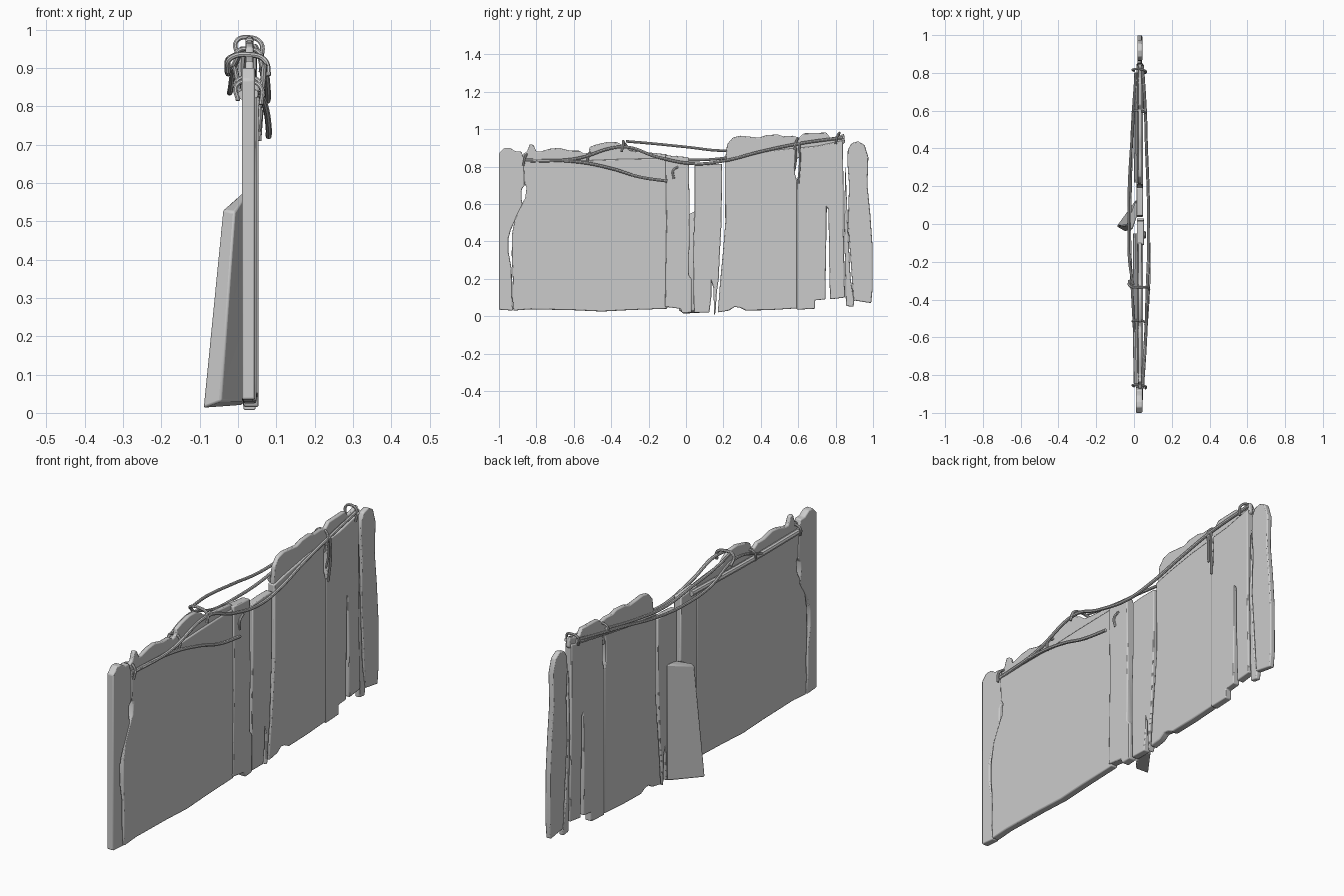
import bpy, bmesh


def finish(ob):
    bpy.ops.object.select_all(action='DESELECT')
    ob.select_set(True)
    bpy.context.view_layer.objects.active = ob
    bpy.ops.object.shade_smooth_by_angle(angle=0.7)


def loft(name, back, front, bevel=0.005):
    """Closed solid between two matching rings of points."""
    bm = bmesh.new()
    a = [bm.verts.new(p) for p in back]
    b = [bm.verts.new(p) for p in front]
    n = len(a)
    bm.faces.new(a[::-1])
    bm.faces.new(b)
    for i in range(n):
        j = (i + 1) % n
        bm.faces.new((a[i], a[j], b[j], b[i]))
    bmesh.ops.recalc_face_normals(bm, faces=bm.faces)
    me = bpy.data.meshes.new(name)
    bm.to_mesh(me)
    bm.free()
    ob = bpy.data.objects.new(name, me)
    bpy.context.collection.objects.link(ob)
    m = ob.modifiers.new("worn_edges", 'BEVEL')
    m.width, m.segments = bevel, 2
    finish(ob)
    return ob


def board(name, x0, x1, outline, bevel=0.005):
    """Plank: (y, z) outline extruded through its thickness."""
    return loft(name, [(x0, y, z) for y, z in outline],
                [(x1, y, z) for y, z in outline], bevel)


def rope(name, pts, r=0.008):
    cu = bpy.data.curves.new(name, 'CURVE')
    cu.dimensions = '3D'
    cu.bevel_depth, cu.bevel_resolution = r, 2
    cu.use_fill_caps = True
    cu.resolution_u = 8
    s = cu.splines.new('BEZIER')
    s.bezier_points.add(len(pts) - 1)
    for bp, p in zip(s.bezier_points, pts):
        bp.co = p
        bp.handle_left_type = bp.handle_right_type = 'AUTO'
    ob = bpy.data.objects.new(name, cu)
    bpy.context.collection.objects.link(ob)
    bpy.ops.object.select_all(action='DESELECT')
    ob.select_set(True)
    bpy.context.view_layer.objects.active = ob
    bpy.ops.object.convert(target='MESH')
    finish(bpy.context.view_layer.objects.active)


# Left end planks, with worn holes between them
board("left_end_plank", 0.010, 0.044, [
    (-1, .035), (-.925, .03), (-.93, .12), (-.932, .25), (-.948, .34), (-.948, .42),
    (-.937, .46), (-.92, .5), (-.87, .58), (-.88, .63), (-.878, .68), (-.862, .70),
    (-.865, .84), (-.88, .88), (-.91, .88), (-.94, .90), (-.97, .90), (-1, .87)])
board("left_wide_panel", 0.013, 0.048, [
    (-.923, .03), (-.83, .037), (-.6, .032), (-.45, .025), (-.3, .033), (-.1, .04),
    (-.1, .845), (-.35, .84), (-.6, .83), (-.87, .83), (-.865, .71), (-.852, .69),
    (-.86, .63), (-.872, .61), (-.915, .52), (-.93, .44), (-.932, .33), (-.926, .2),
    (-.928, .1)])

# Thin broken tops behind the rope line
board("left_broken_top", 0.020, 0.040, [
    (-.87, .8), (-.1, .8), (-.1, .865), (-.17, .873), (-.25, .88), (-.3, .885), (-.33, .91),
    (-.37, .93), (-.42, .932), (-.48, .918), (-.515, .905), (-.52, .875), (-.545, .868),
    (-.57, .885), (-.62, .885), (-.68, .90), (-.73, .895), (-.78, .88), (-.8, .88),
    (-.815, .915), (-.835, .92), (-.85, .88), (-.87, .87)])

# Middle planks either side of the open slot
board("overlap_plank", 0.015, 0.054, [
    (-.112, .05), (-.03, .04), (-.02, .015), (.03, .02), (.03, .2), (.015, .22),
    (.02, .5), (.015, .85), (-.04, .855), (-.11, .86), (-.105, .5)])
board("slotted_plank", 0.013, 0.047, [
    (.042, .02), (.125, .02), (.135, .1), (.137, .18), (.147, .15), (.15, .005),
    (.158, .02), (.165, .13), (.175, .2), (.18, .32), (.19, .5), (.193, .815),
    (.12, .815), (.045, .81), (.045, .55), (.038, .35)])

# Right wide panel in two planks split at y = 0.59
board("right_wide_panel", 0.012, 0.047, [
    (.17, .02), (.23, .03), (.26, .05), (.29, .045), (.32, .03), (.45, .033), (.595, .042),
    (.595, .72), (.583, .76), (.583, .86), (.595, .9), (.45, .885), (.3, .86), (.208, .84),
    (.21, .5), (.198, .35), (.182, .18)])
board("right_inner_plank", 0.014, 0.049, [
    (.592, .035), (.69, .04), (.69, .085), (.745, .09), (.748, .3), (.753, .58),
    (.762, .57), (.765, .3), (.77, .09), (.85, .10), (.842, .5), (.84, .94), (.7, .91),
    (.6, .9), (.605, .85), (.603, .77), (.592, .72)])
board("right_broken_top", 0.020, 0.040, [
    (.215, .8), (.58, .84), (.82, .9), (.85, .93), (.845, .975), (.81, .962), (.77, .955),
    (.75, .982), (.70, .98), (.63, .978), (.605, .955), (.57, .965), (.52, .962),
    (.49, .972), (.43, .968), (.39, .955), (.34, .96), (.29, .965), (.25, .955),
    (.22, .92), (.212, .86)])

# Right end slats
board("narrow_slat", 0.018, 0.042, [
    (.855, .055), (.895, .05), (.9, .085), (.88, .2), (.865, .5), (.852, .82), (.845, .5)])
board("right_end_plank", 0.018, 0.044, [
    (.895, .085), (.99, .07), (.998, .15), (.997, .38), (.985, .55), (.97, .7), (.975, .85),
    (.955, .915), (.92, .935), (.885, .925), (.865, .89), (.863, .82), (.872, .7), (.865, .5),
    (.88, .3)])

# Loose board leaning out at the back
loft("leaning_board",
     [(-.092, -.012, .012), (-.045, -.04, .03), (.018, .05, .03), (.012, .13, .02)],
     [(-.04, -.008, .53), (-.008, -.03, .525), (.018, .05, .565), (.012, .13, .575)], .006)

# Rolled ridges and ropes
rope("left_back_ridge", [(.012, -.86, .83), (.006, -.5, .835), (.008, -.05, .845)], .013)
rope("right_back_ridge", [(.012, .22, .85), (.008, .5, .89), (.012, .8, .94)], .011)
rope("front_long_rope", [(.045, -.87, .83), (.062, -.6, .84), (.07, -.33, .905), (.077, -.15, .85),
                         (.077, .05, .815), (.074, .2, .83), (.066, .4, .88), (.06, .6, .922),
                         (.045, .84, .955)])
rope("front_loose_rope", [(.045, -.87, .835), (.062, -.58, .825), (.074, -.4, .79),
                          (.08, -.25, .745), (.08, -.1, .722)])
rope("back_long_rope", [(.01, .8, .95), (-.01, .5, .90), (-.018, .2, .845), (-.022, .03, .835),
                        (-.02, -.15, .845), (-.01, -.35, .90), (.004, -.6, .83)], .007)
rope("back_upper_rope", [(.0, .6, .93), (-.015, .4, .90), (-.026, .2, .885), (-.028, 0, .905),
                         (-.024, -.2, .925), (-.005, -.32, .935)], .007)
rope("cross_tie", [(-.026, -.30, .89), (-.02, -.33, .925), (.03, -.335, .935), (.07, -.335, .92),
                   (.08, -.345, .88)], .007)

# Knots and hanging ends
for y, z in ((-.86, .835), (-.52, .845), (.59, .92), (.81, .95)):
    rope("rope_knot", [(.0, y, z - .02), (-.004, y + .008, z + .02), (.03, y + .01, z + .03),
                       (.06, y, z + .015), (.06, y - .01, z - .03)], .006)
for y, low in ((.585, .78), (.605, .71)):
    rope("hanging_end", [(.06, y, .93), (.064, y + .004, .85), (.056, y - .004, low)], .005)
rope("plank_hook", [(.054, -.065, .735), (.058, -.068, .78), (.056, -.04, .80)], .006)
